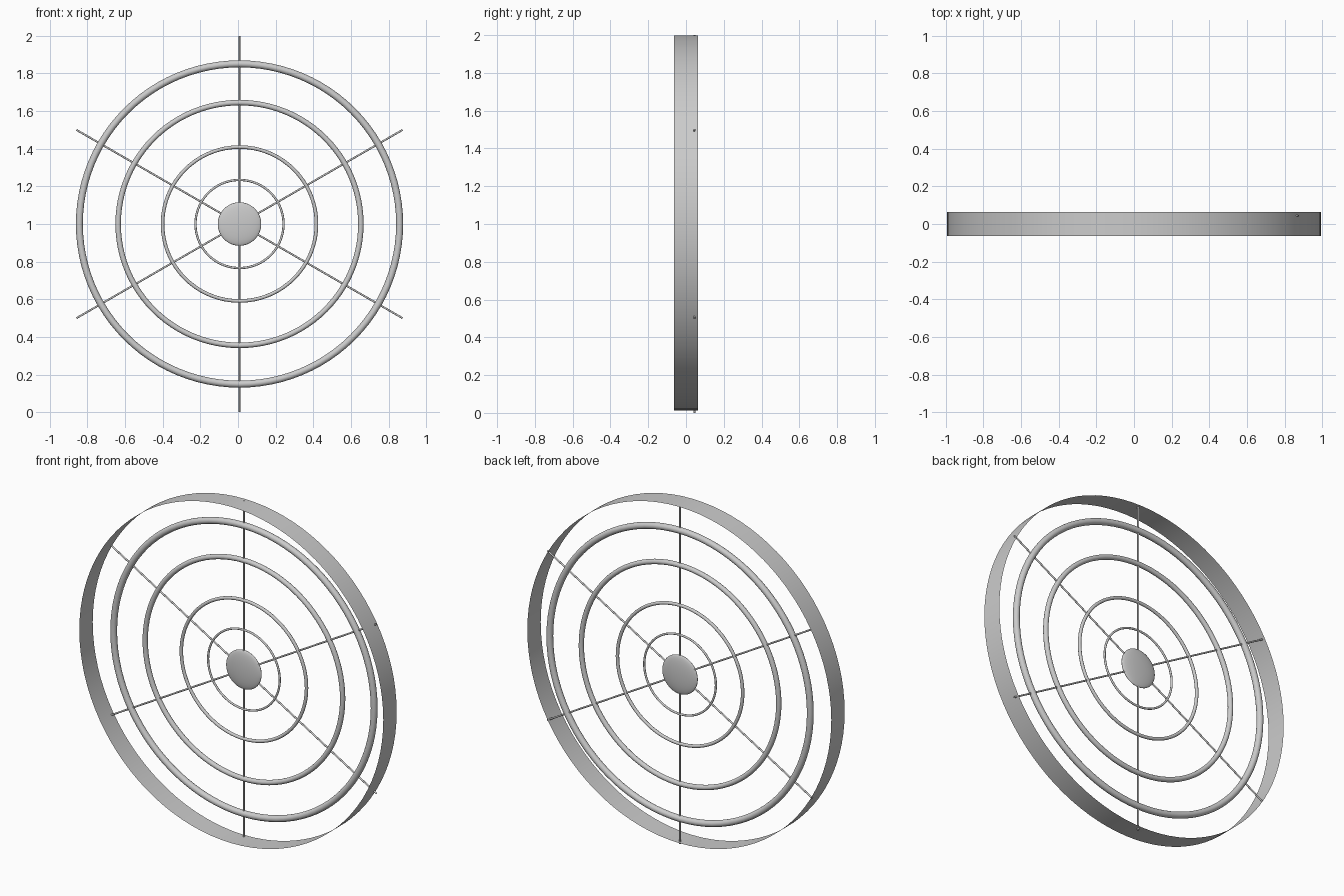
import bpy, math

if "Cube" in bpy.data.objects:
    bpy.data.objects.remove(bpy.data.objects["Cube"])

FACE = (math.pi / 2, 0, 0)      # turns a z-axis primitive to face the front
CX, CY, CZ = 0.008, 0.044, 1.0  # common centre of rings, hub and spokes


def finish(name, angle=40):
    ob = bpy.context.object
    ob.name = name
    bpy.ops.object.transform_apply(location=False, rotation=True, scale=True)
    bpy.ops.object.shade_smooth_by_angle(angle=math.radians(angle))
    return ob


# Outer band: thin open hoop
bpy.ops.mesh.primitive_cylinder_add(vertices=96, radius=0.993, depth=0.125,
                                    end_fill_type='NOTHING',
                                    location=(0, 0, 1.006), rotation=FACE)
finish("outer_band")

# Concentric round rings, thinner toward the middle
for i, (major, minor) in enumerate([(0.851, 0.0185), (0.645, 0.0145),
                                    (0.409, 0.0095), (0.234, 0.006)]):
    bpy.ops.mesh.primitive_torus_add(major_radius=major, minor_radius=minor,
                                     major_segments=96, minor_segments=16,
                                     location=(CX, CY, CZ), rotation=FACE)
    finish(f"ring_{i + 1}")

# Flattened hub
bpy.ops.mesh.primitive_uv_sphere_add(segments=48, ring_count=24, radius=0.1155,
                                     location=(CX, CY, CZ), rotation=FACE)
bpy.context.object.scale = (1, 1, 0.16)
finish("hub", 60)

# Three thin rods crossing the full diameter
for i in range(3):
    bpy.ops.mesh.primitive_cylinder_add(vertices=12, radius=0.005, depth=2.0,
                                        location=(CX, CY, CZ),
                                        rotation=(0, i * math.pi / 3, 0))
    finish(f"spoke_{i + 1}")
